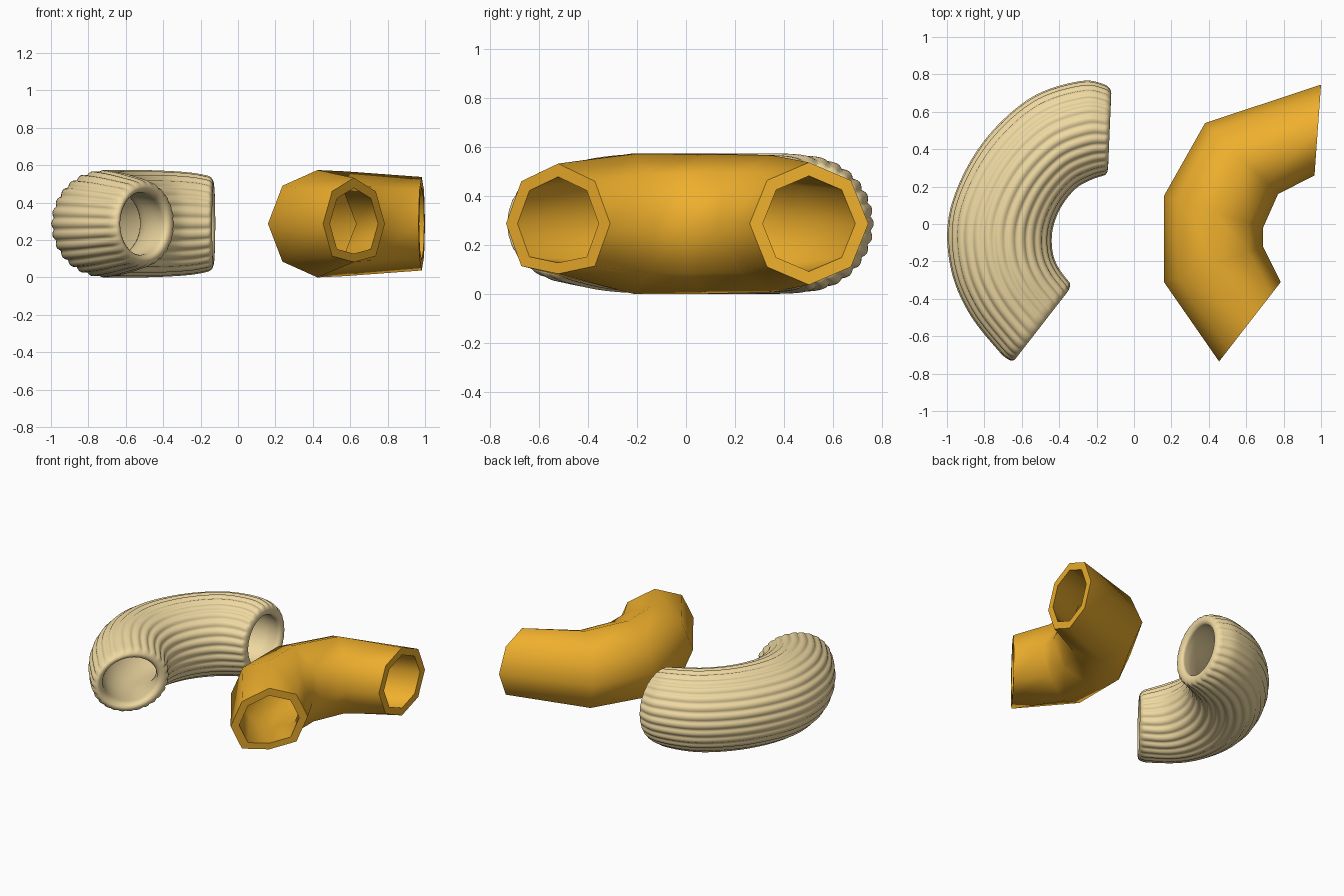
import bpy
import bmesh
import math
from mathutils import Vector

if "Cube" in bpy.data.objects:
    bpy.data.objects.remove(bpy.data.objects["Cube"])

AXIS_Z = 0.287


def material(name, color):
    mat = bpy.data.materials.new(name)
    mat.use_nodes = True
    mat.diffuse_color = color
    mat.node_tree.nodes["Principled BSDF"].inputs["Base Color"].default_value = color
    return mat


def sample(stations, t):
    """Spline through stations of (outer x, y, inner x, y, half height)."""
    last = len(stations) - 1
    i = min(int(t * last), last - 1)
    u = t * last - i
    p1, p2 = stations[i], stations[i + 1]
    p0 = stations[i - 1] if i > 0 else [2 * a - b for a, b in zip(p1, p2)]
    p3 = stations[i + 2] if i + 2 <= last else [2 * b - a for a, b in zip(p1, p2)]
    return [b + 0.5 * u * (c - a + u * (2 * a - 5 * b + 4 * c - d
            + u * (3 * (b - c) + d - a)))
            for a, b, c, d in zip(p0, p1, p2, p3)]


def cross_section(station, scale, sides, ribs=0, depth=0, floor=0):
    """Elliptical ring spanning the outer and inner edge of the bend."""
    ox, oy, ix, iy, height = station
    outer, inner = Vector((ox, oy, 0)), Vector((ix, iy, 0))
    centre, arm = (outer + inner) / 2, (outer - inner) / 2
    points = []
    for k in range(sides):
        angle = math.tau * k / sides
        size = scale
        if ribs:
            size *= 1 - depth * (1 - abs(math.cos(ribs * angle / 2)))
        p = centre + arm * math.cos(angle) * size
        rise = max(height * math.sin(angle), -height + floor)
        p.z = AXIS_Z + rise * size
        points.append(p)
    return points


def closed_tube(name, rings, mat, sharp_rings=()):
    """Bridge the rings in a closed cycle: outside, rim, inside, rim."""
    bm = bmesh.new()
    loops = [[bm.verts.new(p) for p in ring] for ring in rings]
    sides = len(loops[0])
    for a, b in zip(loops, loops[1:] + loops[:1]):
        for k in range(sides):
            n = (k + 1) % sides
            bm.faces.new((a[k], a[n], b[n], b[k])).smooth = True
    for index in sharp_rings:
        loop = loops[index]
        for k in range(sides):
            bm.edges.get((loop[k], loop[k - 1])).smooth = False
    bmesh.ops.recalc_face_normals(bm, faces=bm.faces)
    mesh = bpy.data.meshes.new(name)
    bm.to_mesh(mesh)
    bm.free()
    mesh.materials.append(mat)
    obj = bpy.data.objects.new(name, mesh)
    bpy.context.collection.objects.link(obj)
    return obj


# Ribbed smooth pasta elbow
ribbed_stations = [
    (-.12, .735, -.14, .265, .25),
    (-.28, .765, -.22, .24, .273),
    (-.56, .67, -.31, .19, .285),
    (-.82, .42, -.39, .09, .287),
    (-.98, .09, -.435, -.03, .287),
    (-.985, -.21, -.435, -.15, .285),
    (-.88, -.48, -.40, -.24, .27),
    (-.66, -.755, -.33, -.33, .228),
]
HOLE = 0.7
LIP = 0.035
SIDES, RIBS, STEPS, LIP_STEPS = 168, 28, 48, 10


def ribbed_ring(t, scale, depth):
    return cross_section(sample(ribbed_stations, t), scale, SIDES, RIBS, depth)


def lip(start):
    """Rounded rim running outside to inside at one end."""
    rings = []
    for k in range(1, LIP_STEPS):
        a = math.pi * k / LIP_STEPS
        inset = LIP * (1 - math.sin(a))
        scale = (1 + HOLE) / 2 + (1 - HOLE) / 2 * math.cos(a)
        depth = 0.04 * max(0, math.cos(a)) ** 2
        rings.append(ribbed_ring(inset if start else 1 - inset, scale, depth))
    return rings


spans = [LIP + (1 - 2 * LIP) * k / STEPS for k in range(STEPS + 1)]
rings = [ribbed_ring(t, 1, 0.045) for t in spans]
rings += lip(False)
rings += [ribbed_ring(t, HOLE, 0) for t in reversed(spans)]
rings += reversed(lip(True))
closed_tube("ribbed_elbow", rings, material("cream_pasta", (.86, .69, .36, 1)))

# Faceted low-poly pasta elbow
faceted_stations = [
    (1.0, .745, .965, .26, .25),
    (.38, .54, .77, .16, .28),
    (.16, .15, .69, -.02, .287),
    (.16, -.31, .69, -.12, .287),
    (.455, -.735, .785, -.31, .245),
]
floors = [0, 0, 0, 0, 0.04]
outside = [cross_section(s, 1, 8, floor=f) for s, f in zip(faceted_stations, floors)]
inside = [cross_section(s, 0.78, 8, floor=f) for s, f in zip(faceted_stations, floors)]
count = len(outside)
closed_tube("faceted_elbow", outside + inside[::-1],
            material("golden_pasta", (.86, .43, .026, 1)),
            (0, count - 1, count, 2 * count - 1))
